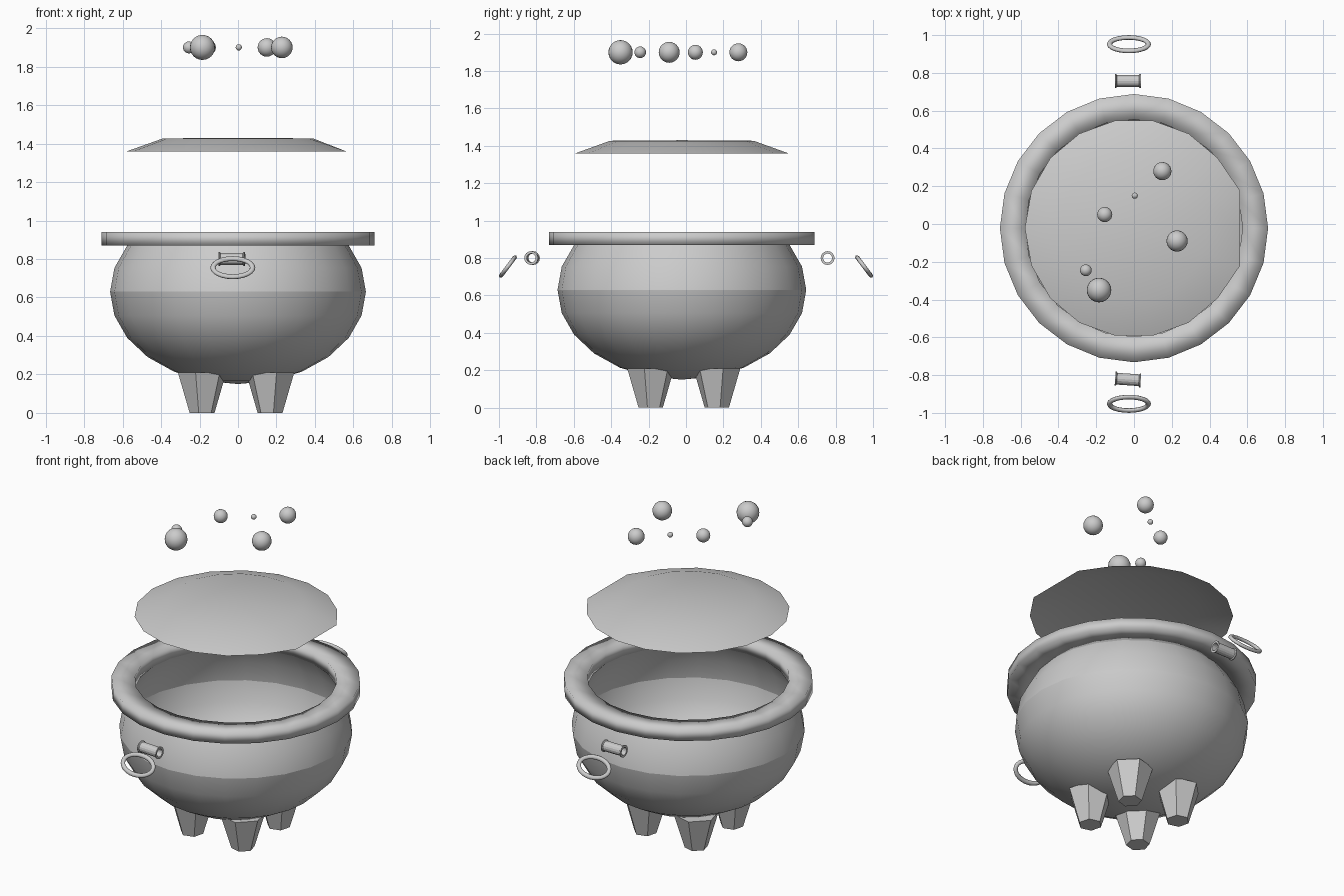
import bpy, bmesh
from math import sin, cos, pi, radians
from mathutils import Matrix, Vector

if "Cube" in bpy.data.objects:
    bpy.data.objects.remove(bpy.data.objects["Cube"])

CY = -0.022  # centre of the pot in y


def new_object(name, bm, smooth=True):
    mesh = bpy.data.meshes.new(name)
    bm.to_mesh(mesh)
    bm.free()
    for p in mesh.polygons:
        p.use_smooth = smooth
    ob = bpy.data.objects.new(name, mesh)
    bpy.context.collection.objects.link(ob)
    return ob


def lathe(name, profile, n, closed=False, smooth=True):
    """Revolve (radius, z) points about z; a closed profile makes a ring."""
    bm = bmesh.new()
    rows = [[bm.verts.new((r * cos(2 * pi * i / n), r * sin(2 * pi * i / n), z))
             for i in range(n)] for r, z in profile]
    pairs = list(zip(rows, rows[1:]))
    if closed:
        pairs.append((rows[-1], rows[0]))
    for a, b in pairs:
        for i in range(n):
            j = (i + 1) % n
            bm.faces.new((a[i], a[j], b[j], b[i]))
    bmesh.ops.remove_doubles(bm, verts=bm.verts, dist=1e-5)
    return new_object(name, bm, smooth)


# Pot: flattened sphere in two halves, with a crease at the widest line
def bowl(name, start, stop):
    prof = [(0.665 * cos(radians(a)), 0.63 + 0.48 * sin(radians(a)))
            for a in range(start, stop + 1, 15)]
    lathe(name, prof, 24).location.y = CY


bowl("lower_pot", -90, 0)
bowl("upper_pot", 0, 30)

# Broad flat rim
rim = lathe("pot_rim", [(0.575, 0.87), (0.71, 0.87), (0.71, 0.94), (0.575, 0.94)],
            24, closed=True)
rim.location.y = CY

# Four tapered legs
for i in range(4):
    a = pi / 4 + i * pi / 2
    bm = bmesh.new()
    bmesh.ops.create_cone(bm, cap_ends=True, segments=6,
                          radius1=0.067, radius2=0.13, depth=0.21)
    leg = new_object(f"leg_{i + 1}", bm, smooth=False)
    leg.location = (-0.01 + 0.25 * cos(a), -0.012 + 0.25 * sin(a), 0.105)
    leg.rotation_euler.z = a

# Floating liquid surface: shallow dome with one flattened side
liquid = lathe("liquid_surface",
               [(0.578, 1.36), (0.39, 1.427), (0.0, 1.43)], 18)
liquid.location.y = CY
for v in liquid.data.vertices:
    if v.co.x > 0.5:
        v.co.x = 0.562

# Bubbles: x, y, radius
for i, (x, y, r) in enumerate([(0.15, 0.28, 0.048), (0.004, 0.15, 0.016),
                               (-0.155, 0.05, 0.04), (0.228, -0.09, 0.056),
                               (-0.255, -0.245, 0.031), (-0.185, -0.35, 0.065)]):
    bm = bmesh.new()
    bmesh.ops.create_uvsphere(bm, u_segments=24, v_segments=12, radius=r)
    new_object(f"bubble_{i + 1}", bm).location = (x, y, 1.9)

# Handle lugs: flanged tubes lying along x
LUG = [(0.037, -0.068), (0.037, -0.062), (0.031, -0.058), (0.031, 0.058),
       (0.037, 0.062), (0.037, 0.068), (0.024, 0.068), (0.024, -0.068)]
for side, y, turn in (("front", -0.823, -4), ("back", 0.757, 0)):
    lug = lathe(f"{side}_lug", LUG, 16, closed=True, smooth=False)
    lug.data.transform(Matrix.Rotation(radians(turn), 4, 'Z')
                       @ Matrix.Rotation(pi / 2, 4, 'Y'))
    lug.location = (-0.032, y, 0.80)

# Oval pull rings, tilted outwards
for side, s in (("front", -1), ("back", 1)):
    bm = bmesh.new()
    n, m = 24, 8
    grid = []
    for i in range(n):
        a = 2 * pi * i / n
        row = []
        for j in range(m):
            b = 2 * pi * j / m
            k = 0.014 * cos(b)
            row.append(bm.verts.new(((0.103 + k) * cos(a),
                                     (0.059 + k) * sin(a), 0.011 * sin(b))))
        grid.append(row)
    for i in range(n):
        p, q = grid[i], grid[(i + 1) % n]
        for j in range(m):
            k = (j + 1) % m
            bm.faces.new((p[j], q[j], q[k], p[k]))
    ring = new_object(f"{side}_ring", bm)
    ring.location = (-0.027, s * 0.952, 0.755)
    ring.rotation_euler.x = -s * radians(53)
